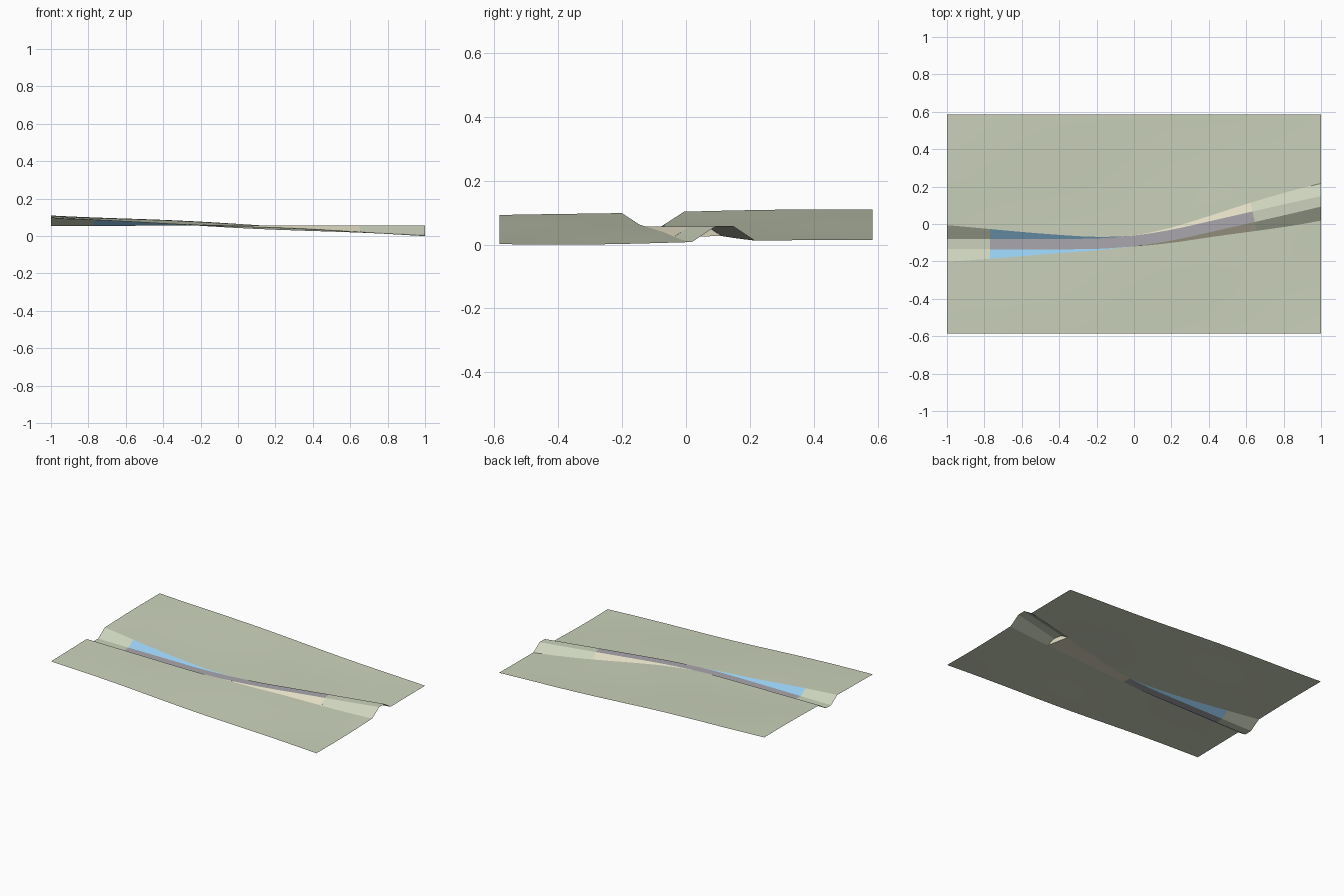
import bpy, bmesh, math

if "Cube" in bpy.data.objects:
    bpy.data.objects.remove(bpy.data.objects["Cube"])

X0, X1, YH = -0.77, 0.64, 0.585      # paved stretch limits, terrain half depth
HALF, SLOPE = 0.028, 1.5             # road half width, side slope run per rise


def ground(x, y):
    return (0.0655 - 0.047 * x + 0.014 * y - 0.003 * x * y
            + 0.0025 * math.sin(5 * x + 4 * y + 0.5)
            + 0.002 * math.sin(2.5 * x - 6.5 * y))


def centre(x):
    if x < -0.3:
        return -0.107
    if x < 0.3:
        return -0.107 + 0.19 * (x + 0.3) ** 2
    return -0.0386 + 0.228 * (x - 0.3)


def road_z(x):
    return 0.0665 + 0.0015 * x


def material(name, rgb):
    m = bpy.data.materials.new(name)
    m.diffuse_color = (*rgb, 1)
    m.use_nodes = True
    m.node_tree.nodes["Principled BSDF"].inputs["Base Color"].default_value = m.diffuse_color
    return m


def toe(x, side):
    # find where the 1.5:1 side slope meets natural ground
    c, z, off = centre(x), road_z(x), HALF
    for _ in range(25):
        off = HALF + SLOPE * abs(ground(x, c + side * off) - z)
    return max(off, HALF + 0.0015)


def section(s):
    """Four corridor points: south toe, south edge, north edge, north toe."""
    c = centre(s)
    lean = (centre(s + .01) - centre(s - .01)) / .02 * max(0, 1 - s ** 8)
    pts = []
    for side, edge in ((-1, 0), (-1, 1), (1, 1), (1, 0)):
        d = side * (HALF if edge else toe(s, side))
        x, y = s - lean * d, c + d
        pts.append((x, y, road_z(s) if edge else ground(x, y)))
    return pts


def build(name, strips, mat):
    """Each strip is a list of equally long rows of points."""
    bm = bmesh.new()
    for rows in strips:
        grid = [[bm.verts.new(p) for p in r] for r in rows]
        for a, b in zip(grid, grid[1:]):
            for i in range(len(a) - 1):
                bm.faces.new((a[i], b[i], b[i + 1], a[i + 1]))
    bmesh.ops.remove_doubles(bm, verts=bm.verts, dist=1e-5)
    me = bpy.data.meshes.new(name)
    bm.to_mesh(me)
    bm.free()
    me.materials.append(mat)
    ob = bpy.data.objects.new(name, me)
    bpy.context.collection.objects.link(ob)
    bpy.context.view_layer.objects.active = ob
    ob.select_set(True)
    bpy.ops.object.shade_smooth_by_angle(angle=math.radians(15))
    ob.select_set(False)
    return ob


def span(a, b, n):
    return [a + (b - a) * i / n for i in range(n + 1)]


MID = -0.02                           # cut to fill transition
parts = [span(-1, X0, 10), span(X0, MID, 30), span(MID, X1, 28), span(X1, 1, 16)]
secs = [[section(s) for s in p] for p in parts]
stations = parts[0] + parts[1][1:] + parts[2][1:] + parts[3][1:]
all_secs = secs[0] + secs[1][1:] + secs[2][1:] + secs[3][1:]


def flank(s, p, yend):
    row = []
    for t in span(0, 1, 20):
        x, y = p[0] + (s - p[0]) * t, p[1] + (yend - p[1]) * t
        row.append((x, y, ground(x, y)))
    return row


sage = material("ground_green", (0.60, 0.65, 0.50))
blue = material("cut_blue", (0.30, 0.60, 0.85))
sand = material("fill_sand", (0.74, 0.70, 0.53))
grey = material("road_grey", (0.40, 0.39, 0.42))

# natural ground on both sides, plus the unpaved trench and embankment ends
south = [flank(s, q[0], -YH)[::-1] for s, q in zip(stations, all_secs)]
north = [flank(s, q[3], YH) for s, q in zip(stations, all_secs)]
build("terrain", [south, north, secs[0], secs[3]], sage)

# paved road surface
build("road_surface", [[q[1:3] for q in secs[1] + secs[2][1:]]], grey)

# excavated side slopes
build("cut_slopes", [[q[:2] for q in secs[1]], [q[2:] for q in secs[1]]], blue)


# embankment: side slopes, buried base on the natural ground, end cap
def base(q):
    pts = []
    for t in span(0, 1, 8):
        x, y = (q[0][k] + (q[3][k] - q[0][k]) * t for k in (0, 1))
        pts.append((x, y, min(ground(x, y), q[1][2] - 0.0008)))
    return pts[::-1]


end = secs[2][-1]
bottom = base(end)[::-1]
top = []
for p in bottom:
    d = abs(p[1] - centre(X1))
    drop = max(0, d - HALF) / SLOPE
    top.append((p[0], p[1], max(p[2], end[1][2] - drop - 0.0005)))
build("fill_embankment", [[q[:2] for q in secs[2]], [q[2:] for q in secs[2]],
                          [base(q) for q in secs[2]], [top, bottom]], sand)

# rest the whole model on z = 0
obs = list(bpy.context.collection.objects)
low = min(v.co.z for o in obs for v in o.data.vertices)
for o in obs:
    for v in o.data.vertices:
        v.co.z -= low
